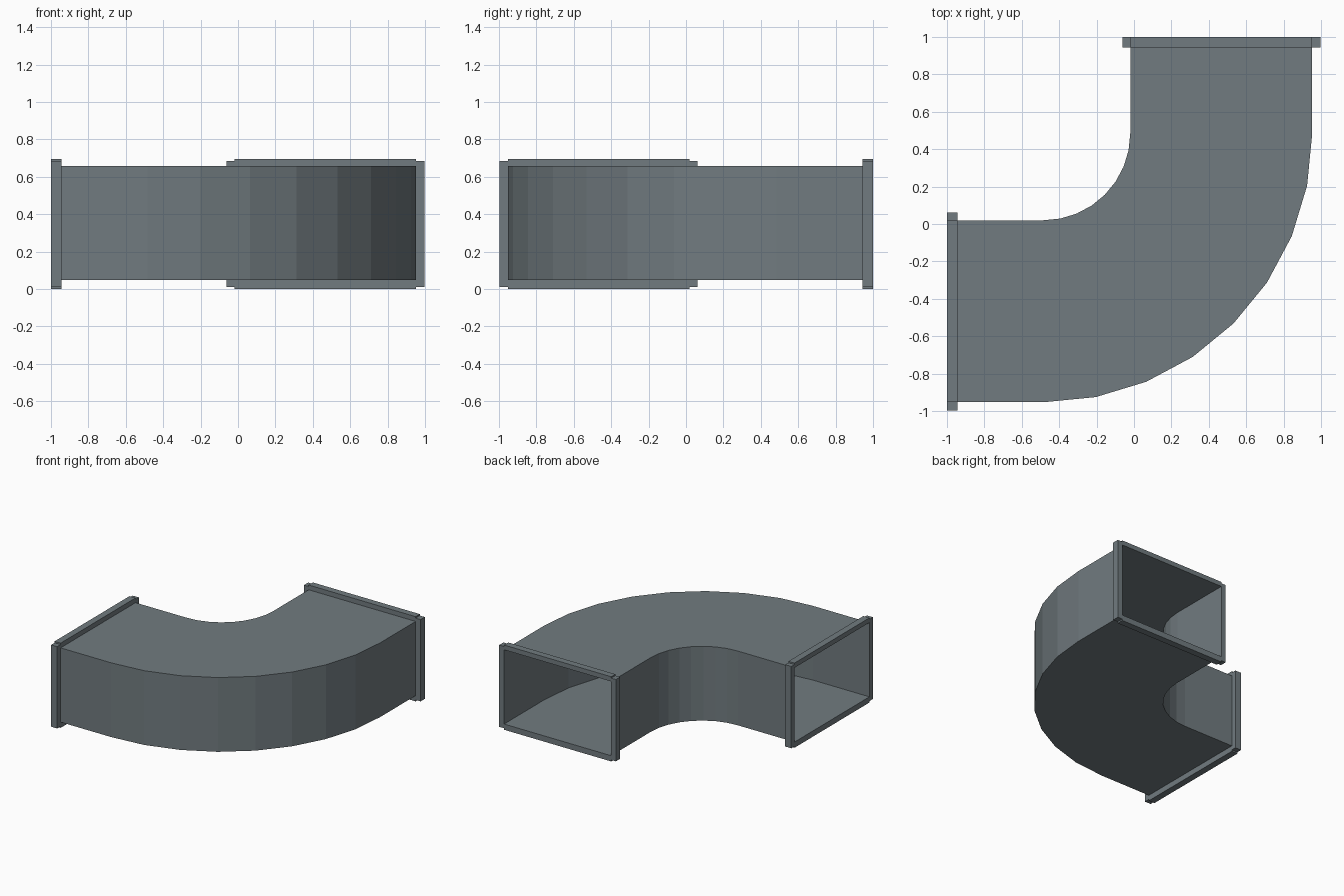
import bpy, bmesh, math
from mathutils import Vector

if "Cube" in bpy.data.objects:
    bpy.data.objects.remove(bpy.data.objects["Cube"], do_unlink=True)

# Duct extents: bend centre, wall radii, heights, flange plane
CX, CY = -0.485, 0.485
R_IN, R_OUT = 0.465, 1.438
Z0, Z1 = 0.047, 0.657
END, TIP = 0.945, 1.0
SEGMENTS = 8

steel = bpy.data.materials.new("galvanised_grey")
steel.use_nodes = True
steel.diffuse_color = (0.165, 0.198, 0.214, 1)
steel.node_tree.nodes["Principled BSDF"].inputs["Base Color"].default_value = steel.diffuse_color


def add_object(name, bm):
    mesh = bpy.data.meshes.new(name)
    bm.to_mesh(mesh)
    bm.free()
    mesh.materials.append(steel)
    obj = bpy.data.objects.new(name, mesh)
    bpy.context.collection.objects.link(obj)
    return obj


def box(name, lo, hi):
    bm = bmesh.new()
    bmesh.ops.create_cube(bm, size=1)
    lo, hi = Vector(lo), Vector(hi)
    for v in bm.verts:
        v.co = (lo + hi) / 2 + v.co * (hi - lo)
    return add_object(name, bm)


def wall_path(radius):
    """Straight run, quarter bend, straight run."""
    pts = [(-END, CY - radius)]
    for i in range(SEGMENTS + 1):
        a = math.radians(-90 + 90 * i / SEGMENTS)
        pts.append((CX + radius * math.cos(a), CY + radius * math.sin(a)))
    return pts + [(CX + radius, END)]


# Open sheet-metal elbow: rectangular section swept around the bend
bm = bmesh.new()
rings = []
for (ix, iy), (ox, oy) in zip(wall_path(R_IN), wall_path(R_OUT)):
    corners = [(ix, iy, Z0), (ox, oy, Z0), (ox, oy, Z1), (ix, iy, Z1)]
    rings.append([bm.verts.new(c) for c in corners])
for a, b in zip(rings, rings[1:]):
    for k in range(4):
        n = (k + 1) % 4
        bm.faces.new((a[k], a[n], b[n], b[k]))
bmesh.ops.recalc_face_normals(bm, faces=bm.faces)
# Make the outer skin face away from the duct interior
bm.faces.ensure_lookup_table()
top = max(bm.faces, key=lambda f: f.calc_center_median().z)
if top.normal.z < 0:
    bmesh.ops.reverse_faces(bm, faces=bm.faces)
add_object("duct_elbow", bm)

# Flange bars: u runs across the opening, from the inner to the outer wall
U_IN, U_OUT = CX + R_IN, CX + R_OUT
HEIGHT, STEP = 0.696, 0.012
bars = {
    "bottom": (U_IN, U_OUT, 0, Z0),
    "top": (U_IN, U_OUT, Z1, HEIGHT),
    "inner": (U_IN - 0.042, U_IN, STEP, HEIGHT - STEP),
    "outer": (U_OUT, 0.998, STEP, HEIGHT - STEP),
}
for part, (u0, u1, z0, z1) in bars.items():
    box("back_flange_" + part, (u0, END, z0), (u1, TIP, z1))
    box("right_flange_" + part, (-TIP, -u1, z0), (-END, -u0, z1))
